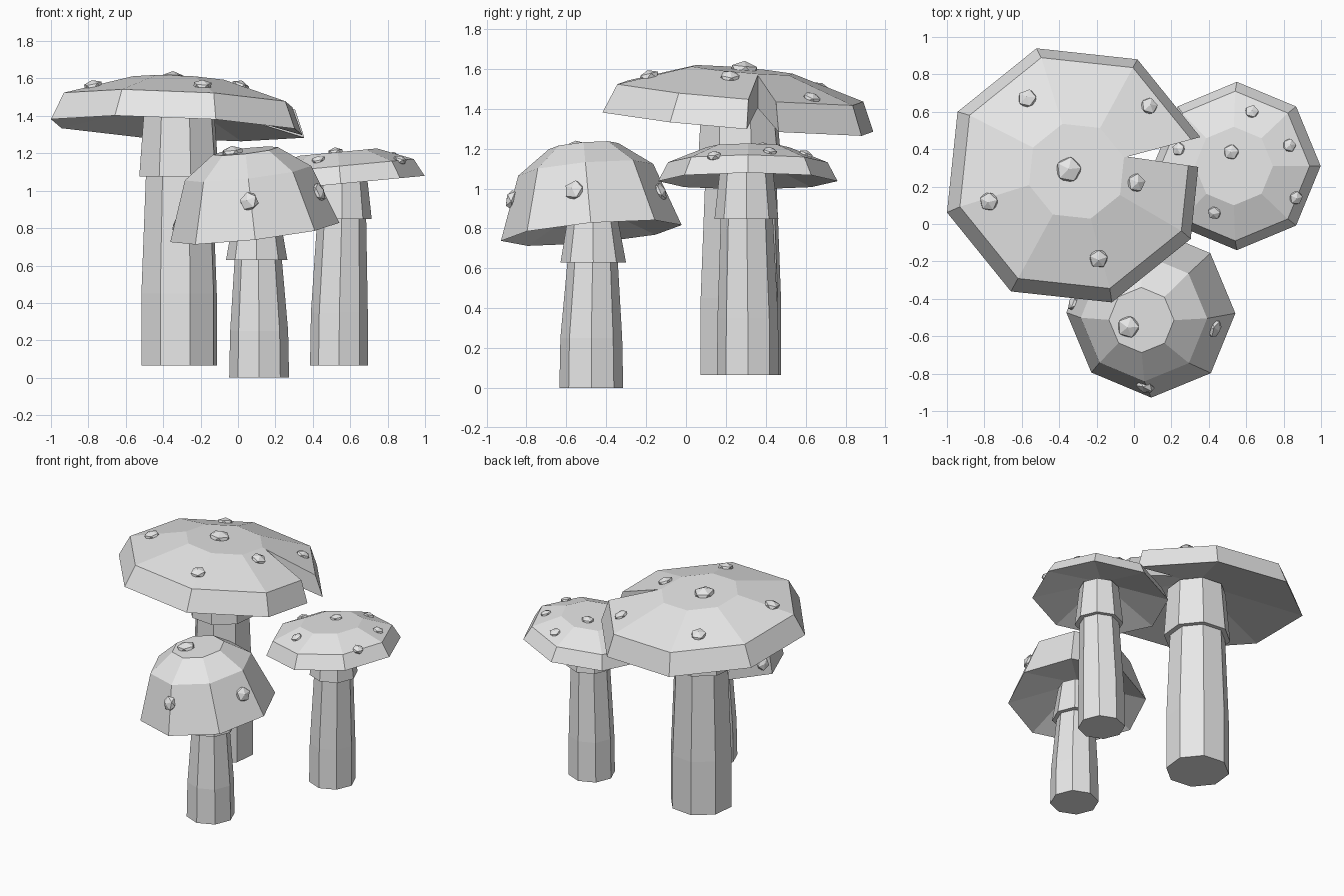
import bpy
import bmesh
from math import sin, cos, radians
from mathutils import Matrix, Vector
from mathutils.bvhtree import BVHTree

SIDES = 8
cube = bpy.data.objects.get("Cube")
if cube:
    bpy.data.objects.remove(cube, do_unlink=True)

# Single plain grey
grey = bpy.data.materials.new("plain_grey")
grey.use_nodes = True
grey.diffuse_color = (0.8, 0.8, 0.8, 1)
grey.node_tree.nodes["Principled BSDF"].inputs["Base Color"].default_value = (0.8, 0.8, 0.8, 1)


def finish(name, bm):
    """Turn a bmesh into a flat shaded object."""
    bmesh.ops.recalc_face_normals(bm, faces=bm.faces[:])
    mesh = bpy.data.meshes.new(name)
    bm.to_mesh(mesh)
    bm.free()
    mesh.materials.append(grey)
    obj = bpy.data.objects.new(name, mesh)
    bpy.context.collection.objects.link(obj)
    return obj


def loft(name, rings, phase, matrix=Matrix()):
    """Join eight-sided rings given as (radius, centre); a zero radius makes a point."""
    bm = bmesh.new()
    loops = []
    for radius, centre in rings:
        loop = []
        for i in range(SIDES):
            a = radians(phase + i * 360 / SIDES)
            loop.append(bm.verts.new(Vector(centre) + radius * Vector((cos(a), sin(a), 0))))
        loops.append(loop)
    for low, high in zip(loops, loops[1:]):
        for i in range(SIDES):
            j = (i + 1) % SIDES
            bm.faces.new((low[i], low[j], high[j], high[i]))
    for end in (0, -1):
        if rings[end][0] > 0:
            bm.faces.new(loops[end])
    bmesh.ops.remove_doubles(bm, verts=bm.verts[:], dist=1e-4)
    bm.transform(matrix)
    return finish(name, bm)


def cut_notch(cap, corners, bottom, top):
    """Cut a vertical wedge out of a cap."""
    bm = bmesh.new()
    base = bm.faces.new([bm.verts.new((x, y, bottom)) for x, y in corners])
    new = bmesh.ops.extrude_face_region(bm, geom=[base])["geom"]
    bmesh.ops.translate(bm, vec=(0, 0, top - bottom),
                        verts=[v for v in new if isinstance(v, bmesh.types.BMVert)])
    cutter = finish("notch_cutter", bm)
    cutter.hide_render = True
    mod = cap.modifiers.new("notch", "BOOLEAN")
    mod.operation = "DIFFERENCE"
    mod.solver = "EXACT"
    mod.object = cutter
    bpy.context.view_layer.objects.active = cap
    bpy.ops.object.modifier_apply(modifier=mod.name)
    bpy.data.objects.remove(cutter, do_unlink=True)


def add_warts(name, cap, spots):
    """Seat a small faceted lump on the cap at each (x, y, size)."""
    bm = bmesh.new()
    bm.from_mesh(cap.data)
    tree = BVHTree.FromBMesh(bm)
    bm.free()
    for n, (x, y, size) in enumerate(spots, 1):
        hit, normal, _, _ = tree.ray_cast(Vector((x, y, 3)), Vector((0, 0, -1)))
        if hit is None:
            continue
        turn = Vector((0, 0, 1)).rotation_difference(normal).to_matrix().to_4x4()
        matrix = (Matrix.Translation(hit) @ turn @ Matrix.Rotation(n * 1.3, 4, "Z")
                  @ Matrix.Diagonal((size, size, size * 0.6, 1)))
        bm = bmesh.new()
        bmesh.ops.create_icosphere(bm, subdivisions=1, radius=1, matrix=matrix)
        finish(f"{name}_wart_{n}", bm)


def mushroom(name, phase, rim, slope, profile, hollow, stem, collar, warts, notch=None):
    # Cap: rim, shoulder and flat crown over a hollow underside, tilted by the slope
    tilt = Vector((0, 0, 1)).rotation_difference(Vector((-slope[0], -slope[1], 1)))
    matrix = Matrix.Translation(rim) @ tilt.to_matrix().to_4x4()
    rings = [(0, (0, 0, hollow))] + [(r, (0, 0, h)) for r, h in profile]
    cap = loft(name + "_cap", rings, phase, matrix)
    if notch:
        cut_notch(cap, notch, rim[2] - 0.3, rim[2] + 0.5)
    # Stem, straight at the foot and narrowing upwards
    loft(name + "_stem", stem, phase)
    # Collar, flaring downwards under the cap
    loft(name + "_collar", collar, phase)
    add_warts(name, cap, warts)


mushroom("large", 16.4, (-0.32, 0.26, 1.333), (-0.048, -0.085),
         [(0.71, 0), (0.645, 0.147), (0.265, 0.262)], 0.16,
         [(0.21, (-0.315, 0.275, 0.065)), (0.21, (-0.315, 0.275, 0.45)),
          (0.185, (-0.315, 0.275, 1.08)), (0.18, (-0.315, 0.27, 1.4))],
         [(0.222, (-0.315, 0.27, 1.075)), (0.195, (-0.315, 0.265, 1.43))],
         [(-0.57, 0.67, 0.055), (0.08, 0.63, 0.05), (-0.35, 0.29, 0.075),
          (0.01, 0.22, 0.055), (-0.775, 0.12, 0.055), (-0.19, -0.185, 0.055)],
         notch=[(-0.035, 0.36), (0.615, 0.266), (0.61, 0.533)])

mushroom("right", 0, (0.55, 0.31, 1.037), (0.095, 0),
         [(0.45, 0), (0.4, 0.095), (0.21, 0.17)], 0.13,
         [(0.155, (0.54, 0.31, 0.065)), (0.152, (0.542, 0.31, 0.35)),
          (0.13, (0.555, 0.305, 0.87)), (0.12, (0.555, 0.305, 1.1))],
         [(0.16, (0.555, 0.303, 0.848)), (0.13, (0.555, 0.303, 1.12))],
         [(0.63, 0.6, 0.04), (0.83, 0.42, 0.04), (0.52, 0.385, 0.045),
          (0.865, 0.14, 0.04), (0.43, 0.06, 0.04), (0.24, 0.4, 0.04)])

mushroom("front", 0, (0.09, -0.475, 0.777), (0.115, 0.088),
         [(0.455, 0), (0.34, 0.32), (0.175, 0.44)], 0.15,
         [(0.16, (0.113, -0.475, 0)), (0.155, (0.113, -0.475, 0.25)),
          (0.125, (0.108, -0.468, 0.65)), (0.12, (0.1, -0.468, 0.85))],
         [(0.164, (0.1, -0.465, 0.63)), (0.122, (0.1, -0.468, 0.87))],
         [(-0.03, -0.55, 0.065), (0.43, -0.56, 0.055), (0.06, -0.87, 0.055),
          (-0.32, -0.42, 0.05), (0.15, -0.13, 0.05)])
